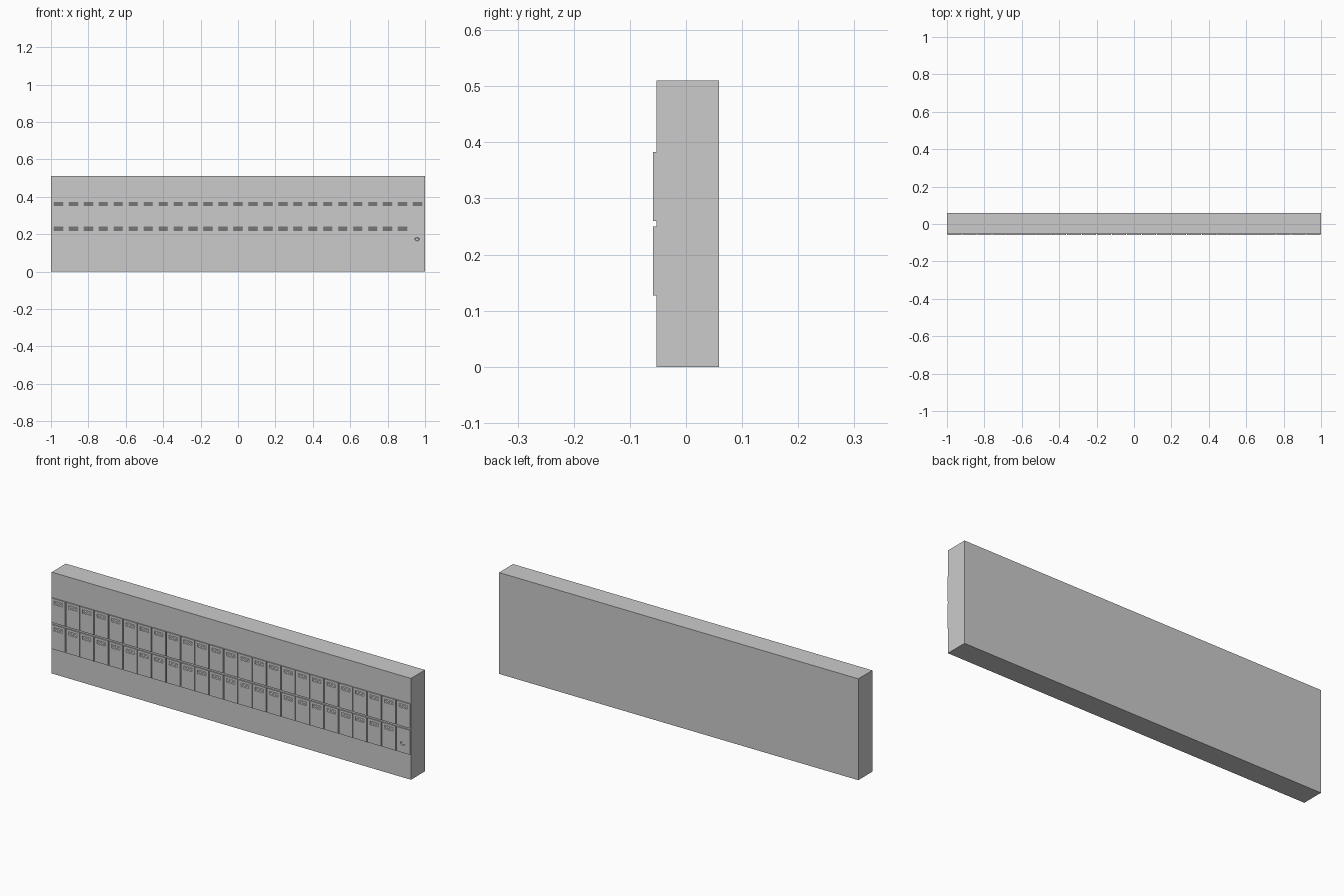
import bpy, bmesh, math
from mathutils import Matrix

if "Cube" in bpy.data.objects:
    bpy.data.objects.remove(bpy.data.objects["Cube"])

FRONT, BODY, BACK = -0.0585, -0.053, 0.0585   # y of door faces, body front, back
COLS, PITCH = 25, 0.08
DOOR_W, DOOR_H = 0.0755, 0.123
ROWS = {"lower": 0.127, "upper": 0.2595}      # door bottoms
SLOT_W, SLOT_Z0, SLOT_Z1 = 0.047, 0.092, 0.111


def finish(name, bm):
    bmesh.ops.recalc_face_normals(bm, faces=bm.faces)
    me = bpy.data.meshes.new(name)
    bm.to_mesh(me)
    bm.free()
    return me


def add_object(name, me, loc=(0, 0, 0)):
    ob = bpy.data.objects.new(name, me)
    ob.location = loc
    bpy.context.collection.objects.link(ob)
    return ob


def add_box(bm, x0, x1, y0, y1, z0, z1):
    m = Matrix.Translation(((x0 + x1) / 2, (y0 + y1) / 2, (z0 + z1) / 2))
    bmesh.ops.create_cube(bm, size=1, matrix=m @ Matrix.Diagonal((x1 - x0, y1 - y0, z1 - z0, 1)))


def add_slat(bm, width, profile):
    # horizontal prism from a (y, z) profile
    f = bm.faces.new([bm.verts.new((-width / 2, y, z)) for y, z in profile])
    ext = bmesh.ops.extrude_face_region(bm, geom=[f])["geom"]
    bmesh.ops.translate(bm, vec=(width, 0, 0),
                        verts=[v for v in ext if isinstance(v, bmesh.types.BMVert)])


def vented_door():
    bm = bmesh.new()
    # door leaf: 3 x 3 faces with the centre left open, then given thickness
    xs = (-DOOR_W / 2, -SLOT_W / 2, SLOT_W / 2, DOOR_W / 2)
    zs = (0, SLOT_Z0, SLOT_Z1, DOOR_H)
    v = [[bm.verts.new((x, FRONT, z)) for z in zs] for x in xs]
    faces = [bm.faces.new((v[i][j], v[i + 1][j], v[i + 1][j + 1], v[i][j + 1]))
             for i in range(3) for j in range(3) if (i, j) != (1, 1)]
    ext = bmesh.ops.extrude_face_region(bm, geom=faces, use_keep_orig=True)["geom"]
    bmesh.ops.translate(bm, vec=(0, BODY - FRONT, 0),
                        verts=[e for e in ext if isinstance(e, bmesh.types.BMVert)])
    # sloping louvres inside the opening
    step = (SLOT_Z1 - SLOT_Z0) / 3
    for k in range(3):
        z = SLOT_Z0 + k * step
        add_slat(bm, SLOT_W, [(FRONT + 0.0005, z), (FRONT + 0.0005, z + 0.0015),
                              (BODY, z + 0.0055), (BODY, z + 0.002)])
    return finish("vented_door", bm)


# cabinet body
bm = bmesh.new()
add_box(bm, -1, 1, BODY, BACK, 0, 0.51)
add_object("cabinet_body", finish("cabinet_body", bm))

# two rows of vented doors; the last lower one is the locked door
door = vented_door()
for row, z in ROWS.items():
    for c in range(COLS):
        x = (c - (COLS - 1) / 2) * PITCH
        if not (row == "lower" and c == COLS - 1):
            add_object(f"{row}_door_{c + 1}", door, (x, 0, z))

# locked door with a bevelled oval lock recess
x, z = 0.96, ROWS["lower"]
bm = bmesh.new()
add_box(bm, -DOOR_W / 2, DOOR_W / 2, FRONT, BODY, 0, DOOR_H)
lock_door = add_object("locked_door", finish("locked_door", bm), (x, 0, z))

bm = bmesh.new()
bmesh.ops.create_cone(bm, cap_ends=True, segments=16, radius1=0.0065, radius2=0.0095, depth=0.006,
                      matrix=Matrix.Diagonal((1.6, 1, 1, 1)).to_4x4()
                      @ Matrix.Rotation(math.radians(90), 4, 'X'))
cutter = add_object("lock_recess_cutter", finish("lock_recess_cutter", bm),
                    (x - 0.002, FRONT + 0.001, z + 0.046))
cutter.hide_render = True
cutter.hide_set(True)
cut = lock_door.modifiers.new("lock_recess", 'BOOLEAN')
cut.object = cutter
cut.operation = 'DIFFERENCE'
cut.solver = 'EXACT'
